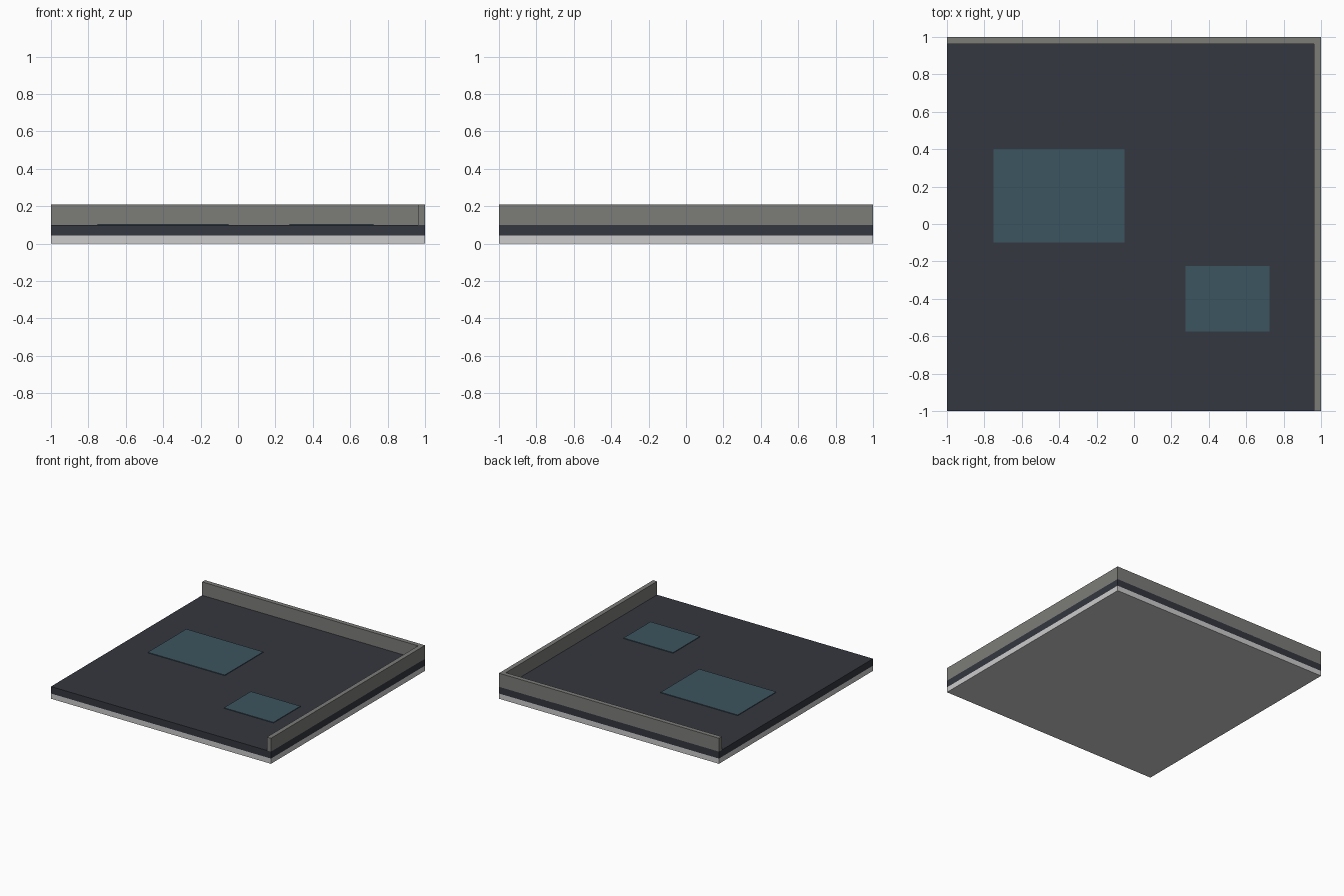
import bpy

if "Cube" in bpy.data.objects:
    bpy.data.objects.remove(bpy.data.objects["Cube"])


def material(name, rgb):
    m = bpy.data.materials.new(name)
    m.diffuse_color = (*rgb, 1)
    m.use_nodes = True
    m.node_tree.nodes["Principled BSDF"].inputs["Base Color"].default_value = m.diffuse_color
    return m


def box(name, x, y, z, mat=None):
    """Box from (min, max) ranges on each axis."""
    bpy.ops.mesh.primitive_cube_add(size=1)
    o = bpy.context.object
    o.name = name
    o.location = [(a + b) / 2 for a, b in (x, y, z)]
    o.scale = [b - a for a, b in (x, y, z)]
    bpy.ops.object.transform_apply(location=True, rotation=False, scale=True)
    if mat:
        o.data.materials.append(mat)
    return o


dark = material("dark_surface", (0.035, 0.038, 0.05))
teal = material("wet_patch", (0.045, 0.09, 0.115))
stone = material("parapet", (0.2, 0.2, 0.19))

# Layered slab
box("base_slab", (-1, 1), (-1, 1), (0, 0.043))
box("surface_layer", (-1, 1), (-1, 1), (0.043, 0.10), dark)

# Low walls along the back and right edges
box("back_wall", (-1, 1), (0.963, 1), (0.098, 0.21), stone)
box("right_wall", (0.963, 1), (-1, 0.963), (0.098, 0.21), stone)

# Thin flat patches on the surface
box("large_patch", (-0.75, -0.05), (-0.10, 0.40), (0.098, 0.105), teal)
box("small_patch", (0.275, 0.725), (-0.575, -0.225), (0.098, 0.105), teal)
